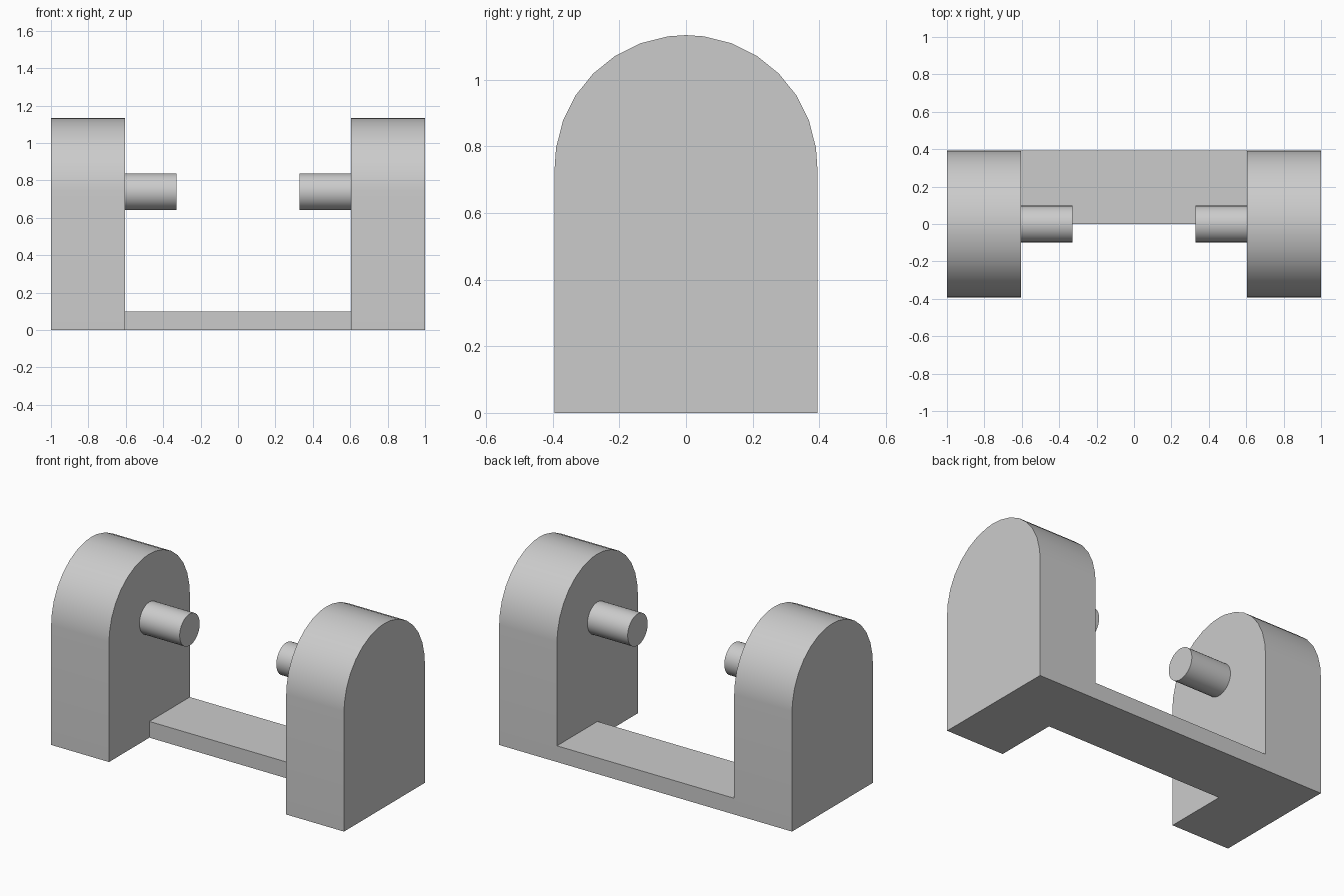
import bpy, bmesh
from math import sin, cos, radians, pi
from mathutils import Matrix

cube = bpy.data.objects.get("Cube")
if cube:
    bpy.data.objects.remove(cube, do_unlink=True)

grey = bpy.data.materials.new("light grey")
grey.use_nodes = True
colour = (0.6, 0.6, 0.6, 1)
grey.diffuse_color = colour
grey.node_tree.nodes["Principled BSDF"].inputs["Base Color"].default_value = colour

R, AXIS_Z = 0.394, 0.74      # arch radius and shared axis height
INNER, TIP = 0.605, 0.33     # inner face of the uprights, end of the pins


def extrude_x(name, profile, x0, x1):
    """Solid from a (y, z) profile swept along x."""
    bm = bmesh.new()
    face = bm.faces.new([bm.verts.new((x0, y, z)) for y, z in profile])
    swept = bmesh.ops.extrude_face_region(bm, geom=[face])["geom"]
    moved = [v for v in swept if isinstance(v, bmesh.types.BMVert)]
    bmesh.ops.translate(bm, verts=moved, vec=(x1 - x0, 0, 0))
    bmesh.ops.recalc_face_normals(bm, faces=bm.faces)
    mesh = bpy.data.meshes.new(name)
    bm.to_mesh(mesh)
    bm.free()
    mesh.materials.append(grey)
    obj = bpy.data.objects.new(name, mesh)
    bpy.context.collection.objects.link(obj)
    bpy.ops.object.select_all(action="DESELECT")
    obj.select_set(True)
    bpy.context.view_layer.objects.active = obj
    bpy.ops.object.shade_smooth_by_angle(angle=radians(30))
    return obj


# Round-topped upright outline
quarter = [0, 8, 20.3, 32.7, 45, 57.3, 69.7, 82]
angles = quarter + [90] + [180 - a for a in reversed(quarter)]
arch = [(R * cos(radians(a)), AXIS_Z + R * sin(radians(a))) for a in angles]
upright = [(-R, 0), (R, 0)] + arch

# Round pin outline
pin = [(0.098 * cos(2 * pi * i / 32), AXIS_Z + 0.098 * sin(2 * pi * i / 32))
       for i in range(32)]

for side, s in (("left", 1), ("right", -1)):
    extrude_x(side + "_upright", upright, s * INNER, s)
    extrude_x(side + "_pin", pin, s * TIP, s * INNER)

# Low bar joining the rear halves of the uprights
extrude_x("rear_base_bar", [(0, 0), (R, 0), (R, 0.1), (0, 0.1)], -INNER, INNER)
